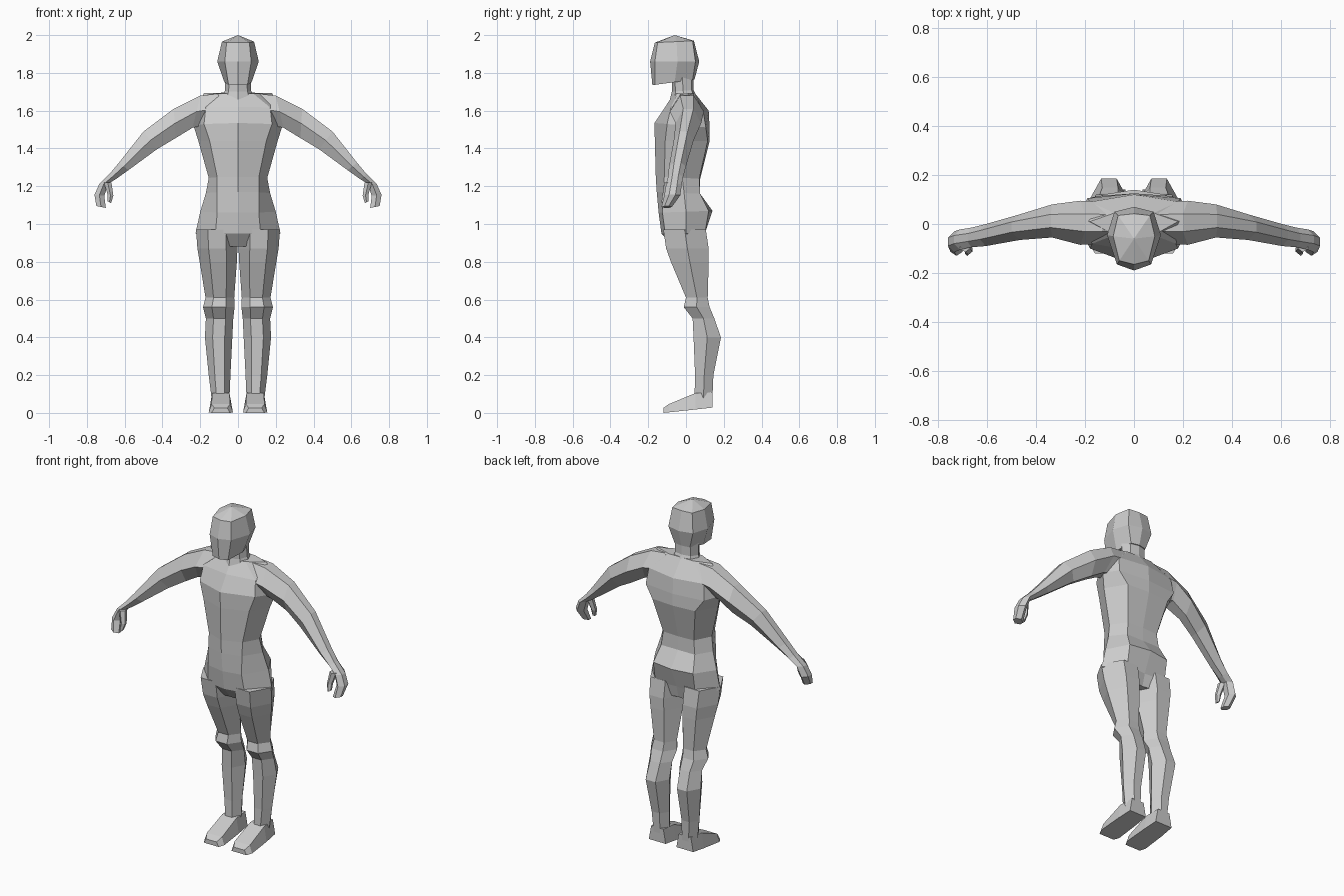
import bpy, bmesh
from mathutils import Vector

grey = bpy.data.materials.new("plain_grey")
grey.diffuse_color = (0.6, 0.6, 0.6, 1)


def loft(name, rings, mirror=False, tip=None):
    """Skin a list of equal point rings, closing both ends with a fan."""
    bm = bmesh.new()
    loops = [[bm.verts.new(p) for p in r] for r in rings]
    n = len(loops[0])
    for a, b in zip(loops, loops[1:]):
        for i in range(n):
            j = (i + 1) % n
            bm.faces.new((a[i], a[j], b[j], b[i]))
    for loop, apex in ((loops[0], None), (loops[-1], tip)):
        mid = sum((v.co for v in loop), Vector()) / n
        c = bm.verts.new(apex or mid)
        for i in range(n):
            bm.faces.new((loop[i], loop[(i + 1) % n], c))
    bmesh.ops.recalc_face_normals(bm, faces=bm.faces)
    me = bpy.data.meshes.new(name)
    bm.to_mesh(me)
    bm.free()
    me.materials.append(grey)
    ob = bpy.data.objects.new(name, me)
    bpy.context.collection.objects.link(ob)
    if mirror:
        ob.modifiers.new("mirror", 'MIRROR')
    return ob


def body_ring(zf, zb, cf, fs, side, bs, cb):
    """Symmetric eight-point ring; height runs from zf in front to zb behind."""
    half = [(0, cf), fs, side, bs, (0, cb)]
    pts = half + [(-x, y) for x, y in half[3:0:-1]]
    return [(x, y, zf + (zb - zf) * (y - cf) / (cb - cf)) for x, y in pts]


# torso from crotch to collar
loft("torso", [body_ring(*r) for r in (
    (.88, .88, -.07, (.05, -.07), (.10, .02), (.06, .08), .07),
    (.95, .95, -.13, (.12, -.11), (.225, .00), (.13, .10), .09),
    (1.06, 1.07, -.145, (.11, -.125), (.20, .00), (.13, .12), .14),
    (1.17, 1.16, -.155, (.11, -.12), (.17, -.01), (.11, .075), .075),
    (1.25, 1.24, -.16, (.11, -.115), (.155, -.02), (.10, .07), .075),
    (1.44, 1.44, -.165, (.15, -.11), (.21, .00), (.14, .115), .125),
    (1.535, 1.51, -.167, (.18, -.10), (.235, .02), (.19, .105), .125),
    (1.62, 1.60, -.11, (.17, -.08), (.22, .02), (.18, .09), .12),
    (1.69, 1.695, -.065, (.08, -.045), (.18, .01), (.08, .045), .045),
)])

# neck
loft("neck", [body_ring(*r) for r in (
    (1.66, 1.68, -.085, (.06, -.06), (.085, -.01), (.06, .04), .055),
    (1.70, 1.71, -.075, (.05, -.055), (.07, -.015), (.05, .03), .04),
    (1.77, 1.79, -.075, (.045, -.06), (.07, -.02), (.05, .03), .04),
)])

# head, closed by a low crown point
loft("head", [body_ring(*r) for r in (
    (1.735, 1.765, -.178, (.05, -.165), (.072, -.06), (.05, .035), .045),
    (1.86, 1.86, -.19, (.07, -.165), (.11, -.045), (.08, .05), .07),
    (1.96, 1.97, -.165, (.06, -.15), (.085, -.05), (.065, .035), .042),
)], tip=(0, -.06, 2.0))


def arm_ring(xt, zt, xb, zb, yf, yb):
    """Hexagonal section between an upper and a lower point of the limb."""
    xm, zm, w = (xt + xb) / 2, (zt + zb) / 2, yb - yf
    f, b = yf + .3 * w, yf + .7 * w
    return [(xt, f, zt), (xt, b, zt), (xm, yb, zm),
            (xb, b, zb), (xb, f, zb), (xm, yf, zm)]


# arm with closed hand
loft("arm", [arm_ring(*r) for r in (
    (.10, 1.69, .14, 1.53, -.08, .09),
    (.20, 1.68, .24, 1.51, -.085, .095),
    (.34, 1.61, .33, 1.455, -.055, .08),
    (.50, 1.49, .43, 1.395, -.065, .04),
    (.63, 1.325, .58, 1.285, -.09, .00),
    (.68, 1.265, .65, 1.235, -.095, -.015),
    (.735, 1.21, .685, 1.215, -.105, -.022),
    (.76, 1.155, .708, 1.15, -.115, -.03),
    (.75, 1.095, .70, 1.085, -.13, -.075),
)], mirror=True)

# thumb
loft("thumb", [arm_ring(*r) for r in (
    (.71, 1.22, .67, 1.22, -.115, -.065),
    (.69, 1.155, .66, 1.15, -.125, -.085),
    (.69, 1.12, .672, 1.11, -.13, -.10),
)], mirror=True)


def leg_ring(z, xi, xo, yf, yb):
    """Hexagonal leg section with flat front and back panels."""
    w, ym = xo - xi, (yf + yb) / 2
    a, b = xi + .28 * w, xi + .72 * w
    return [(a, yf, z), (b, yf, z), (xo, ym, z),
            (b, yb, z), (a, yb, z), (xi, ym, z)]


# leg from hip to ankle
loft("leg", [leg_ring(*r) for r in (
    (.97, .00, .222, -.12, .105),
    (.87, .003, .215, -.105, .12),
    (.80, .006, .203, -.08, .12),
    (.61, .02, .172, .00, .115),
    (.56, .018, .185, -.012, .125),
    (.50, .025, .17, .035, .15),
    (.40, .03, .175, .04, .185),
    (.20, .04, .155, .048, .145),
    (.08, .045, .14, .045, .14),
)], mirror=True)


def foot_ring(y, xi, xo, z0, z1):
    """Tapered four-sided foot section, narrower on top."""
    return [(xi, y, z0), (xo, y, z0), (xo - .015, y, z1), (xi + .015, y, z1)]


# foot
loft("foot", [foot_ring(*r) for r in (
    (.14, .035, .145, .028, .11),
    (.05, .03, .152, .018, .105),
    (-.09, .027, .155, .003, .047),
    (-.12, .042, .14, .00, .026),
)], mirror=True)
